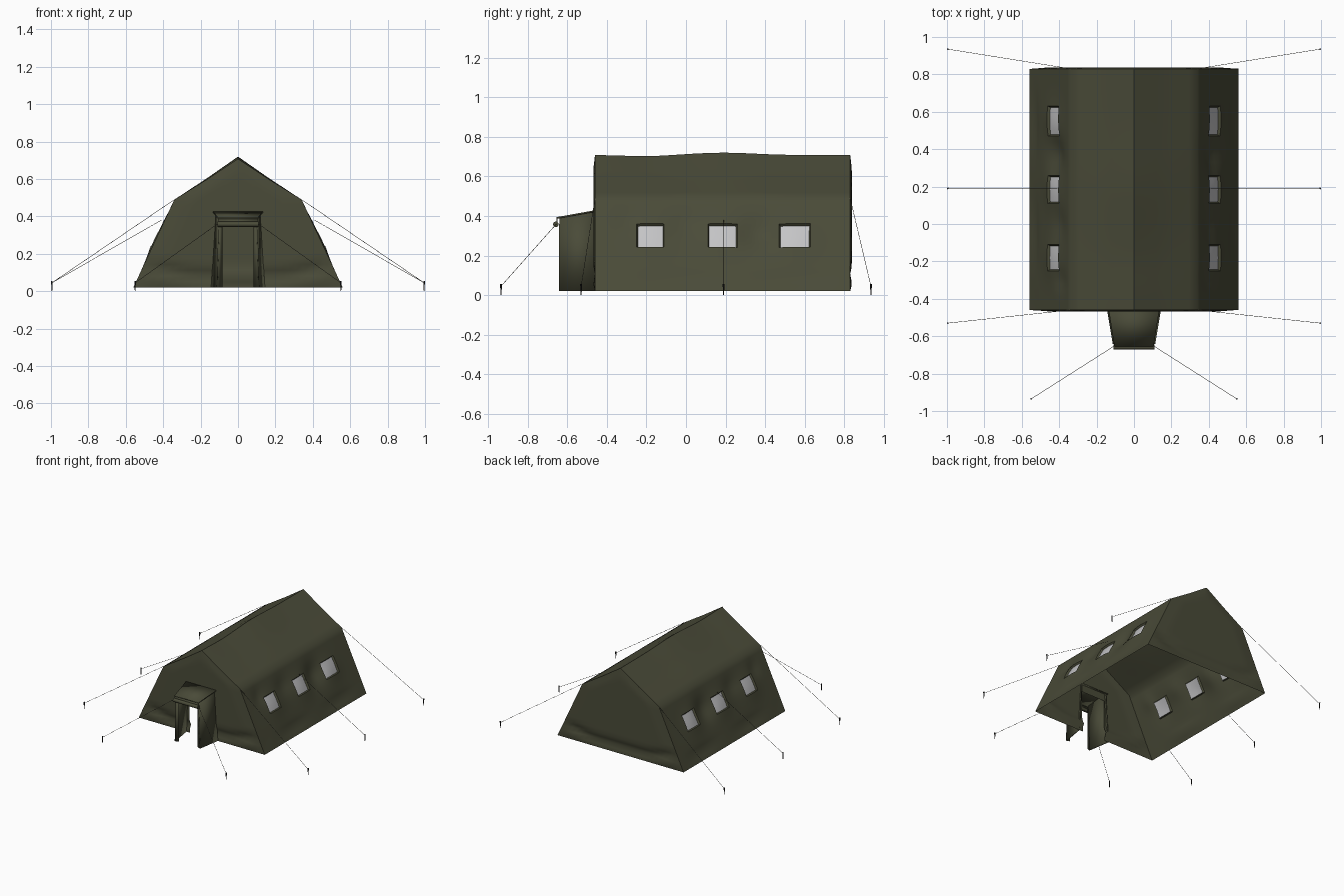
import bpy, bmesh, math
from mathutils import Vector

if "Cube" in bpy.data.objects:
    bpy.data.objects.remove(bpy.data.objects["Cube"])


def material(name, rgb):
    m = bpy.data.materials.new(name)
    m.diffuse_color = (*rgb, 1)
    m.use_nodes = True
    m.node_tree.nodes["Principled BSDF"].inputs["Base Color"].default_value = m.diffuse_color
    return m


OLIVE = material("olive canvas", (0.068, 0.070, 0.040))
PANE = material("pale window film", (0.55, 0.55, 0.56))
ROPE = material("dark rope", (0.05, 0.05, 0.04))
METAL = material("black metal", (0.012, 0.012, 0.012))

FRONT, BACK, BASE = -0.46, 0.83, 0.02
WINDOWS = [(-0.25, -0.11), (0.11, 0.26), (0.47, 0.63)]
WIN_Z = (0.24, 0.36)
PROFILE = [(0.56, BASE), (0.34, 0.49), (0.16, 0.602), (0.0, 0.708)]


def finish(bm, name, mats, angle=50):
    me = bpy.data.meshes.new(name)
    bm.to_mesh(me)
    bm.free()
    for m in mats:
        me.materials.append(m)
    ob = bpy.data.objects.new(name, me)
    bpy.context.collection.objects.link(ob)
    bpy.ops.object.select_all(action='DESELECT')
    ob.select_set(True)
    bpy.context.view_layer.objects.active = ob
    bpy.ops.object.shade_smooth_by_angle(angle=math.radians(angle))
    return ob


def refine(stops, step):
    """Even steps between stops, keeping every stop."""
    out = [stops[0]]
    for a, b in zip(stops, stops[1:]):
        n = max(1, round(abs(b - a) / step))
        out += [a + (b - a) * i / n for i in range(1, n + 1)]
    return out


def half_width(z):
    for (x0, z0), (x1, z1) in zip(PROFILE, PROFILE[1:]):
        if z <= z1:
            return x0 + (x1 - x0) * (z - z0) / (z1 - z0)
    return 0.0


def bump(v, centre, size):
    return math.exp(-((v - centre) / size) ** 2)


def wall_fold(y, z):
    """Sag and pull of the canvas around the windows and along the hem."""
    d = -0.028 * bump(y, 0.37, 0.09) * bump(z, 0.32, 0.08)
    d -= 0.014 * bump(y, 0.00, 0.08) * bump(z, 0.36, 0.06)
    d -= 0.012 * bump(y, -0.30, 0.05) * bump(z, 0.38, 0.05)
    for a, b in WINDOWS:
        d += 0.012 * bump(y, (a + b) / 2, 0.10) * bump(z, 0.28, 0.09)
    d -= 0.010 * bump(z, 0.08, 0.03) * (0.5 + 0.5 * math.sin(y * 11 + 2))
    ends = min(1, (y - FRONT) / 0.08, (BACK - y) / 0.08)
    return d * max(0, ends) * min(1, (z - BASE) / 0.04)


# Canvas shell: walls and roof as one sheet with recessed windows
ys = refine([FRONT] + [v for w in WINDOWS for v in w] + [BACK], 0.035)
zs = refine([BASE, *WIN_Z, 0.49, 0.602, 0.708], 0.03)
section = [(half_width(z), z, 1) for z in zs]
section += [(-x, z, -1) for x, z, _ in reversed(section[:-1])]
bm = bmesh.new()
grid = []
for x, z, side in section:
    row = []
    for y in ys:
        d = wall_fold(y, z) if z < 0.49 else 0
        rise = max(0, z - 0.49) / 0.22
        lift = rise * (0.012 * bump(y, 0.19, 0.22) - 0.006 * bump(y, -0.2, 0.15))
        row.append(bm.verts.new((x + side * d * 0.9, y, z + d * 0.42 + lift)))
    grid.append(row)
openings = []
for i in range(len(section) - 1):
    zm = (section[i][1] + section[i + 1][1]) / 2
    for j in range(len(ys) - 1):
        f = bm.faces.new((grid[i][j], grid[i][j + 1], grid[i + 1][j + 1], grid[i + 1][j]))
        ym = (ys[j] + ys[j + 1]) / 2
        if WIN_Z[0] < zm < WIN_Z[1] and any(a < ym < b for a, b in WINDOWS):
            openings.append(f)
bm.normal_update()
bmesh.ops.inset_region(bm, faces=openings, thickness=0.006, depth=-0.014, use_even_offset=True)
for f in openings:
    f.material_index = 1
finish(bm, "tent_walls_and_roof", [OLIVE, PANE])


# Gable ends: the front one leaves a doorway
DOOR_X, DOOR_Z = 0.105, 0.36


def gable(name, y, out, doorway):
    bm = bmesh.new()
    levels = refine([BASE, DOOR_Z, 0.49, 0.602, 0.708], 0.03)
    rows = []
    for z in levels:
        w = half_width(z)
        c = min(DOOR_X, w * 0.5)
        xs = [-w + (w - c) * i / 10 for i in range(10)]
        xs += [-c + 2 * c * i / 4 for i in range(5)]
        xs += [c + (w - c) * i / 10 for i in range(1, 11)]
        row = []
        for x in xs:
            edge = min(1, (w - abs(x)) / 0.1) * min(1, (z - BASE) / 0.03)
            crease = 0.05 + 0.45 * max(0, abs(x) - 0.2) ** 1.6
            d = edge * (0.008 - 0.022 * bump(z, crease + 0.03, 0.03))
            row.append(bm.verts.new((x, y + out * d, z)))
        rows.append(row)
    for k in range(len(levels) - 1):
        for i in range(24):
            if doorway and 10 <= i < 14 and levels[k + 1] <= DOOR_Z + 1e-6:
                continue
            quad = [rows[k][i], rows[k][i + 1], rows[k + 1][i + 1], rows[k + 1][i]]
            bm.faces.new(quad if out < 0 else quad[::-1])
    bmesh.ops.remove_doubles(bm, verts=bm.verts, dist=1e-4)
    finish(bm, name, [OLIVE])


gable("front_gable", FRONT, -1, True)
gable("back_gable", BACK, 1, False)


# Entrance porch: two side panels, sloping roof and a front valance
def sheet(name, corners, thickness):
    bm = bmesh.new()
    bm.faces.new([bm.verts.new(c) for c in corners])
    ob = finish(bm, name, [OLIVE], 30)
    mod = ob.modifiers.new("cloth thickness", 'SOLIDIFY')
    mod.thickness = thickness
    mod.offset = 0


PORCH = -0.64
for s, side in ((-1, "left"), (1, "right")):
    sheet("porch_panel_" + side, [(s * 0.11, PORCH, BASE), (s * 0.14, FRONT, BASE),
                                  (s * 0.115, FRONT, 0.425), (s * 0.10, PORCH, 0.39)], 0.008)
    sheet("door_jamb_" + side, [(s * 0.11, PORCH, BASE), (s * 0.085, PORCH + 0.01, BASE),
                                (s * 0.085, PORCH + 0.01, 0.36), (s * 0.10, PORCH, 0.36)], 0.005)
sheet("porch_roof", [(-0.105, PORCH - 0.015, 0.39), (0.105, PORCH - 0.015, 0.39),
                     (0.135, FRONT, 0.425), (-0.135, FRONT, 0.425)], 0.008)
sheet("porch_valance", [(-0.105, PORCH - 0.012, 0.345), (0.105, PORCH - 0.012, 0.345),
                        (0.105, PORCH - 0.012, 0.39), (-0.105, PORCH - 0.012, 0.39)], 0.005)


def rod(name, a, b, r0, r1, mat, sides=8):
    a, b = Vector(a), Vector(b)
    bm = bmesh.new()
    bmesh.ops.create_cone(bm, cap_ends=True, segments=sides, radius1=r0, radius2=r1,
                          depth=(b - a).length)
    turn = Vector((0, 0, 1)).rotation_difference(b - a)
    for v in bm.verts:
        v.co = turn @ v.co + (a + b) / 2
    finish(bm, name, [mat])


rod("rolled_door_flap", (-0.11, -0.658, 0.358), (0.11, -0.658, 0.358), 0.014, 0.014, OLIVE, 12)

# Guy ropes with ground pegs, mirrored left and right
LINES = [("front", (0.34, FRONT, 0.49), (0.995, -0.53)),
         ("middle", (0.41, 0.19, 0.38), (0.995, 0.19)),
         ("back", (0.34, BACK, 0.49), (0.995, 0.935)),
         ("porch", (0.11, -0.655, 0.36), (0.55, -0.935))]
for s, side in ((-1, "left"), (1, "right")):
    for name, (x, y, z), (px, py) in LINES:
        label = name + "_" + side
        rod("guy_rope_" + label, (s * x, y, z), (s * px, py, 0.045), 0.0012, 0.0012, ROPE, 5)
        rod("ground_peg_" + label, (s * px, py, 0), (s * px, py, 0.055), 0.002, 0.005, METAL, 6)
